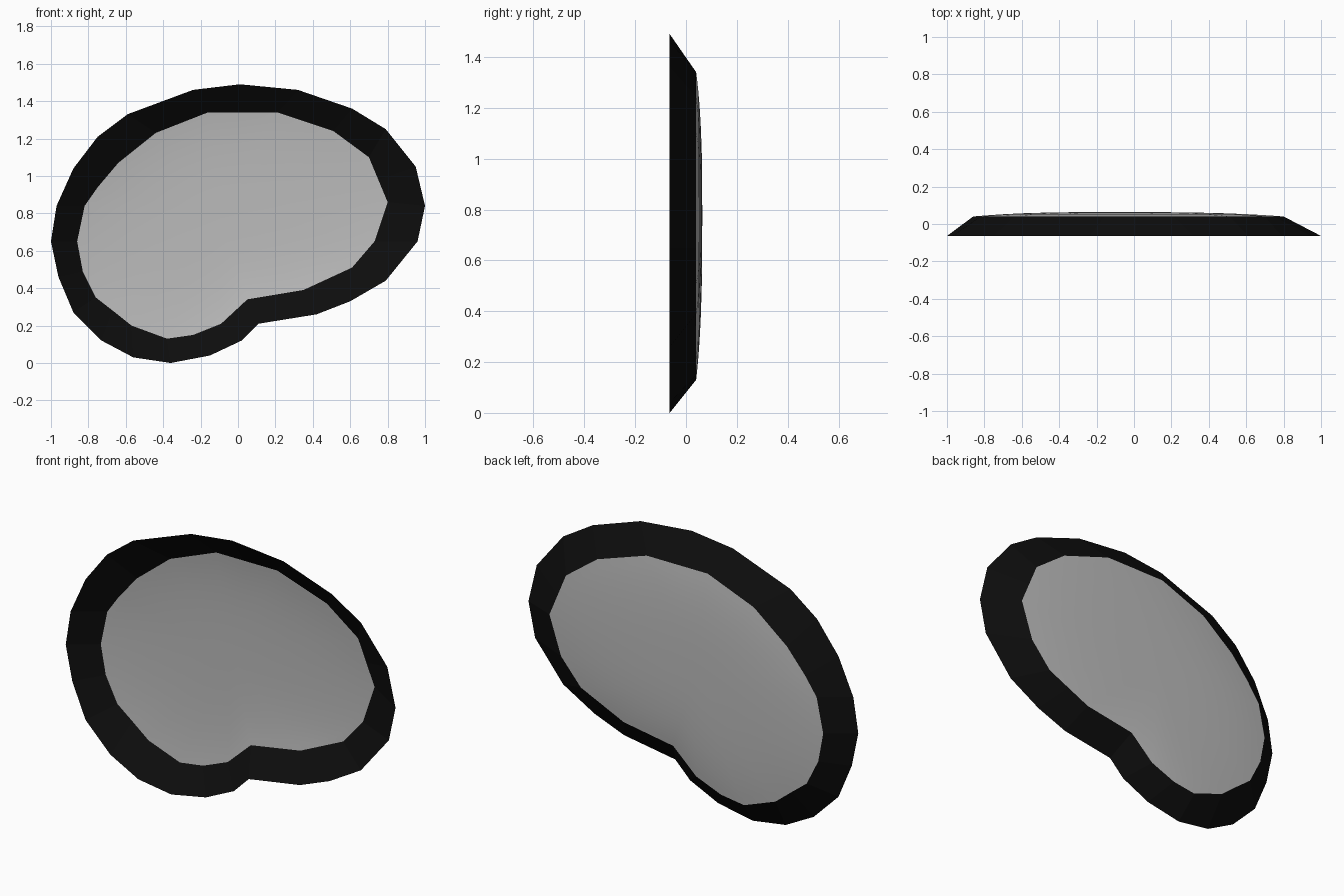
import bpy
import bmesh
from mathutils import Vector

cube = bpy.data.objects.get("Cube")
if cube:
    bpy.data.objects.remove(cube, do_unlink=True)

FRONT_Y, SEAT_Y, DOME = -0.064, 0.04, 0.024

# Matching outlines (x, z): wide front lip and narrower seat of the glass
outer = [(.01, 1.49), (.32, 1.46), (.61, 1.36), (.79, 1.25), (.95, 1.05), (1, .84),
         (.96, .65), (.79, .44), (.6, .33), (.42, .26), (.11, .21), (.02, .12),
         (-.15, .04), (-.36, 0), (-.56, .03), (-.73, .12), (-.88, .27), (-.96, .46),
         (-1, .65), (-.97, .84), (-.88, 1.04), (-.75, 1.21), (-.59, 1.33), (-.24, 1.46)]
inner = [(.01, 1.34), (.21, 1.34), (.51, 1.24), (.7, 1.1), (.75, .98), (.8, .86),
         (.73, .65), (.61, .51), (.48, .45), (.35, .39), (.05, .34), (-.09, .21),
         (-.24, .15), (-.38, .13), (-.57, .2), (-.67, .28), (-.76, .35), (-.83, .49),
         (-.86, .65), (-.82, .84), (-.75, .94), (-.64, 1.07), (-.44, 1.23), (-.16, 1.34)]
centre = Vector((-.1, .78))


def make_material(name, value, roughness):
    colour = (value, value, value, 1)
    material = bpy.data.materials.new(name)
    material.use_nodes = True
    material.diffuse_color = colour
    shader = material.node_tree.nodes["Principled BSDF"]
    shader.inputs["Base Color"].default_value = colour
    shader.inputs["Roughness"].default_value = roughness
    return material


def add_ring(bm, outline, y):
    return [bm.verts.new((x, y, z)) for x, z in outline]


def bridge(bm, first, second):
    """Join two rings of equal length with a band of quads."""
    for i in range(len(first)):
        bm.faces.new((first[i - 1], first[i], second[i], second[i - 1]))


def finish(bm, name, material, smooth):
    bmesh.ops.recalc_face_normals(bm, faces=bm.faces)
    # An open sheet should face the back
    if sum(face.normal.y * face.calc_area() for face in bm.faces) < 0:
        bmesh.ops.reverse_faces(bm, faces=bm.faces)
    for face in bm.faces:
        face.smooth = smooth
    mesh = bpy.data.meshes.new(name)
    bm.to_mesh(mesh)
    bm.free()
    mesh.materials.append(material)
    obj = bpy.data.objects.new(name, mesh)
    bpy.context.collection.objects.link(obj)
    return obj


# Sloping rim, an open band from the lip to the glass
bm = bmesh.new()
bridge(bm, add_ring(bm, outer, FRONT_Y), add_ring(bm, inner, SEAT_Y))
finish(bm, "rim", make_material("black rim", 0.004, 0.5), False)

# Shallow domed glass, concentric rings that close on a centre point
bm = bmesh.new()
previous = add_ring(bm, inner, SEAT_Y)
for scale in (.94, .87, .78, .65, .45, .22):
    outline = [centre.lerp(Vector(point), scale) for point in inner]
    ring = add_ring(bm, outline, SEAT_Y + DOME * (1 - scale ** 3))
    bridge(bm, previous, ring)
    previous = ring
tip = bm.verts.new((centre.x, SEAT_Y + DOME, centre.y))
for i in range(len(previous)):
    bm.faces.new((previous[i - 1], previous[i], tip))
finish(bm, "glass", make_material("grey glass", 0.5, 0.5), True)
